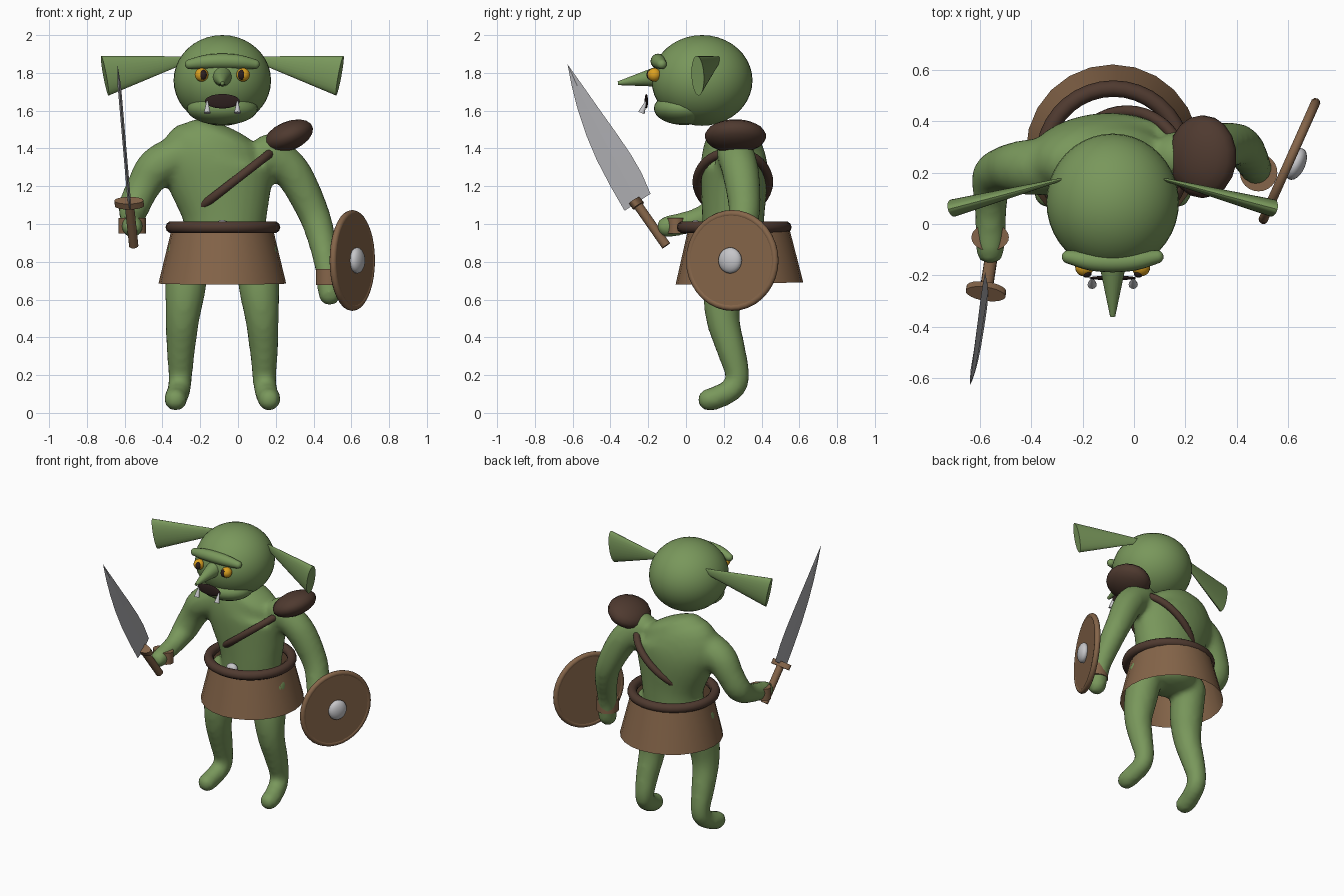
import bpy, bmesh, math
from mathutils import Vector, Matrix

if "Cube" in bpy.data.objects:
    bpy.data.objects.remove(bpy.data.objects["Cube"])

CX = -0.083  # plane of symmetry of head and legs


def material(name, rgb):
    m = bpy.data.materials.new(name)
    m.diffuse_color = (*rgb, 1)
    m.use_nodes = True
    m.node_tree.nodes["Principled BSDF"].inputs["Base Color"].default_value = m.diffuse_color
    return m


SKIN = material("green skin", (0.19, 0.31, 0.105))
LEATHER = material("brown leather", (0.235, 0.13, 0.067))
DARK = material("dark leather", (0.078, 0.042, 0.029))
STEEL = material("blade steel", (0.40, 0.40, 0.42))
SILVER = material("pale metal", (0.56, 0.56, 0.58))
YELLOW = material("yellow eye", (0.72, 0.36, 0.015))
BLACK = material("dark mouth", (0.026, 0.014, 0.013))
smooth_parts = []


def finish(name, bm, mat, smooth=True):
    bmesh.ops.recalc_face_normals(bm, faces=bm.faces)
    me = bpy.data.meshes.new(name)
    bm.to_mesh(me)
    bm.free()
    ob = bpy.data.objects.new(name, me)
    bpy.context.collection.objects.link(ob)
    me.materials.append(mat)
    if smooth:
        smooth_parts.append(ob)
    return ob


def ball(name, mat, loc, radii, rot=Matrix(), seg=32):
    bm = bmesh.new()
    bmesh.ops.create_uvsphere(bm, u_segments=seg, v_segments=seg // 2, radius=1,
                              matrix=Matrix.Translation(loc) @ rot @ Matrix.Diagonal((*radii, 1)))
    return finish(name, bm, mat)


def frame(d):
    """Rotation whose z axis follows d and whose x axis is level."""
    z = Vector(d).normalized()
    x = z.cross(Vector((0, 0, 1)))
    x = x.normalized() if x.length > 1e-4 else Vector((1, 0, 0))
    return Matrix((x, z.cross(x), z)).transposed().to_4x4()


def cone(name, mat, a, b, ra, rb, flat=(1, 1), seg=24, caps=True):
    """Cone or cylinder from a to b, optionally flattened across its axis."""
    a, b = Vector(a), Vector(b)
    bm = bmesh.new()
    m = Matrix.Translation((a + b) / 2) @ frame(b - a) @ Matrix.Diagonal((*flat, 1, 1))
    bmesh.ops.create_cone(bm, cap_ends=caps, segments=seg, radius1=ra, radius2=rb,
                          depth=(b - a).length, matrix=m)
    return finish(name, bm, mat)


def bridge(bm, a, b):
    for j in range(len(a)):
        k = (j + 1) % len(a)
        bm.faces.new((a[j], a[k], b[k], b[j]))


def ring(name, mat, loc, major, minor, rot=Matrix(), stretch=1.0, seg=36, n=10):
    bm = bmesh.new()
    m = Matrix.Translation(loc) @ rot
    rows = []
    for i in range(seg):
        t = math.tau * i / seg
        row = []
        for j in range(n):
            p = math.tau * j / n
            r = major + minor * math.cos(p)
            s = major * stretch + minor * math.cos(p)
            row.append(bm.verts.new(m @ Vector((r * math.cos(t), s * math.sin(t), minor * math.sin(p)))))
        rows.append(row)
    for i in range(seg):
        bridge(bm, rows[i], rows[(i + 1) % seg])
    return finish(name, bm, mat)


def tube(bm, pts, cap=1.0, steps=4, n=20):
    """Round-ended tube along a smooth path of (x, y, z, rx[, ry])."""
    pts = [Vector(p if len(p) == 5 else (*p, p[3])) for p in pts]
    ctl = [pts[0] * 2 - pts[1]] + pts + [pts[-1] * 2 - pts[-2]]
    path = []
    for i in range(len(pts) - 1):
        a, b, c, d = ctl[i:i + 4]
        for s in range(steps):
            t = s / steps
            path.append((b * 2 + (c - a) * t + (a * 2 - b * 5 + c * 4 - d) * t ** 2
                         + (b * 3 - a - c * 3 + d) * t ** 3) * 0.5)
    path.append(pts[-1])
    loc = [Vector(p[:3]) for p in path]
    rows, x = [], None
    last = len(path) - 1
    for i, p in enumerate(path):
        z = (loc[min(i + 1, last)] - loc[max(i - 1, 0)]).normalized()
        if x is None:
            x = Vector((0, 1, 0)) if abs(z.x) > .8 else Vector((1, 0, 0))
        x = (x - z * x.dot(z)).normalized()
        y = z.cross(x)
        # end sections shrink along a quarter circle
        turns = [0]
        if i == 0:
            turns = [-80, -60, -40, -20, 0]
        elif i == last:
            turns = [0, 20, 40, 60, 80]
        for deg in turns:
            a = math.radians(deg)
            c = loc[i] + z * (min(p[3], p[4]) * cap * math.sin(a))
            rows.append([bm.verts.new(c + x * (p[3] * math.cos(a) * math.cos(math.tau * j / n))
                                      + y * (p[4] * math.cos(a) * math.sin(math.tau * j / n)))
                         for j in range(n)])
    for a, b in zip(rows, rows[1:]):
        bridge(bm, a, b)
    bm.faces.new(rows[0][::-1])
    bm.faces.new(rows[-1])


# Head and face
ball("head", SKIN, (CX, .085, 1.76), (.258, .267, .24), seg=40)
ball("jaw", SKIN, (CX, -.01, 1.612), (.188, .16, .088))
bm = bmesh.new()
tube(bm, [(CX - .172, -.128, 1.846, .026), (CX - .09, -.143, 1.858, .037), (CX, -.148, 1.862, .04),
          (CX + .09, -.143, 1.858, .037), (CX + .172, -.128, 1.846, .026)], n=16)
finish("brow", bm, SKIN)
cone("nose", SKIN, (CX, -.14, 1.782), (CX, -.36, 1.745), .056, .01)
ball("mouth", BLACK, (CX, -.21, 1.65), (.092, .009, .038))
for s, side in ((-1, "right"), (1, "left")):
    cone(side + "_ear", SKIN, (CX + s * .117, .195, 1.885), (CX + s * .622, .062, 1.785),
         .002, .107, flat=(.32, 1))
    ball(side + "_eye", YELLOW, (CX + s * .11, -.168, 1.79), (.036, .036, .036), seg=20)
    ball(side + "_pupil", BLACK, (CX + s * .101, -.192, 1.79), (.019, .017, .027), seg=16)
    cone(side + "_tusk", SILVER, (CX + s * .08, -.236, 1.588), (CX + s * .08, -.212, 1.65),
         .018, .004, seg=12)

# Clothing
cone("skirt", LEATHER, (CX, .283, .685), (CX, .278, 1.0), .338, .262, caps=False)
ring("belt", DARK, (-.08, .255, .983), .272, .032)
ball("buckle", SILVER, (CX, .05, .985), (.042, .03, .036), seg=20)
u, v = Vector((.79, 0, .613)).normalized(), Vector((0, 1, 0))
tilt = Matrix((u, v, u.cross(v))).transposed().to_4x4()
ring("shoulder_strap", DARK, (-.027, .248, 1.222), .262, .024, tilt, stretch=.19 / .262)
ball("shoulder_pad", DARK, (.267, .262, 1.465), (.14, .163, .077),
     Matrix.Rotation(math.radians(-23), 4, 'Y'), seg=18)
cone("right_bracer", LEATHER, (-.56, -.052, .95), (-.56, -.052, 1.033), .073, .073, flat=(1, .72))
cone("left_bracer", LEATHER, (.485, .20, .677), (.485, .20, .762), .073, .073)

# Shield
face = Vector((.913, -.408, 0))
mid = Vector((.605, .245, .807))
cone("shield", LEATHER, mid - face * .015, mid + face * .015, .252, .252, seg=36)
ring("shield_rim", LEATHER, mid, .248, .019, frame(face))
ball("shield_boss", SILVER, mid + face * .028, (.066, .069, .036), frame(face), seg=24)

# Sword: grip, guard and curved blade with a raised ridge
low, high = Vector((-.552, -.105, .885)), Vector((-.576, -.262, 1.11))
axis = (high - low).normalized()
cone("sword_grip", LEATHER, low, high, .025, .025, seg=16)
cone("sword_guard", LEATHER, high - axis * .018, high + axis * .018, .078, .078, flat=(1, .42))

front_edge = [(-.325, 1.07), (-.40, 1.20), (-.473, 1.34), (-.528, 1.47), (-.573, 1.605), (-.605, 1.73)]
back_edge = [(-.188, 1.16), (-.235, 1.27), (-.293, 1.37), (-.375, 1.49), (-.458, 1.606), (-.545, 1.73)]
bm = bmesh.new()


def blade_point(y, z, off=0.0):
    return bm.verts.new((-.575 - .063 * (z - 1.11) / .735 + off, y, z))


sections = []
for (fy, fz), (by, bz) in zip(front_edge, back_edge):
    my, mz = (fy + by) / 2, (fz + bz) / 2
    sections.append([blade_point(fy, fz), blade_point(my, mz, .009),
                     blade_point(by, bz), blade_point(my, mz, -.009)])
tip = blade_point(-.627, 1.845)
for a, b in zip(sections, sections[1:]):
    bridge(bm, a, b)
for j in range(4):
    bm.faces.new((sections[-1][j], sections[-1][(j + 1) % 4], tip))
bm.faces.new(sections[0][::-1])
finish("sword_blade", bm, STEEL, smooth=False)

# Smooth shading for all rounded parts at once
for ob in smooth_parts:
    ob.select_set(True)
bpy.context.view_layer.objects.active = smooth_parts[0]
bpy.ops.object.shade_smooth_by_angle(angle=math.radians(40))

# Body: torso, arms and legs fused into one smooth skin
bm = bmesh.new()
tube(bm, [(-.075, .25, .85, .20, .16), (-.07, .25, 1.04, .225, .165), (-.093, .255, 1.25, .29, .178),
          (-.10, .25, 1.36, .31, .17), (-.065, .24, 1.445, .22, .135)], cap=.5, n=28)
tube(bm, [(-.30, .225, 1.365, .115), (-.43, .22, 1.30, .107), (-.50, .215, 1.20, .09),
          (-.55, .18, 1.09, .083), (-.558, .07, 1.025, .064), (-.56, -.10, .985, .058)])
tube(bm, [(.17, .26, 1.38, .10), (.29, .29, 1.27, .098), (.39, .31, 1.08, .085),
          (.435, .285, .95, .077), (.47, .225, .78, .065), (.485, .20, .63, .062)])
for s in (-1, 1):
    tube(bm, [(CX + s * x, y, z, r) for x, y, z, r in (
        (.18, .24, .85, .115), (.195, .20, .66, .108), (.21, .195, .50, .09), (.22, .24, .33, .076),
        (.222, .272, .20, .064), (.228, .25, .13, .062), (.245, .16, .08, .062), (.248, .12, .07, .06))])
body = finish("body", bm, SKIN, smooth=False)
mod = body.modifiers.new("fuse", 'REMESH')
mod.mode = 'VOXEL'
mod.voxel_size = 0.02
mod.use_smooth_shade = True
mod = body.modifiers.new("soften", 'SMOOTH')
mod.factor = 0.5
mod.iterations = 5
